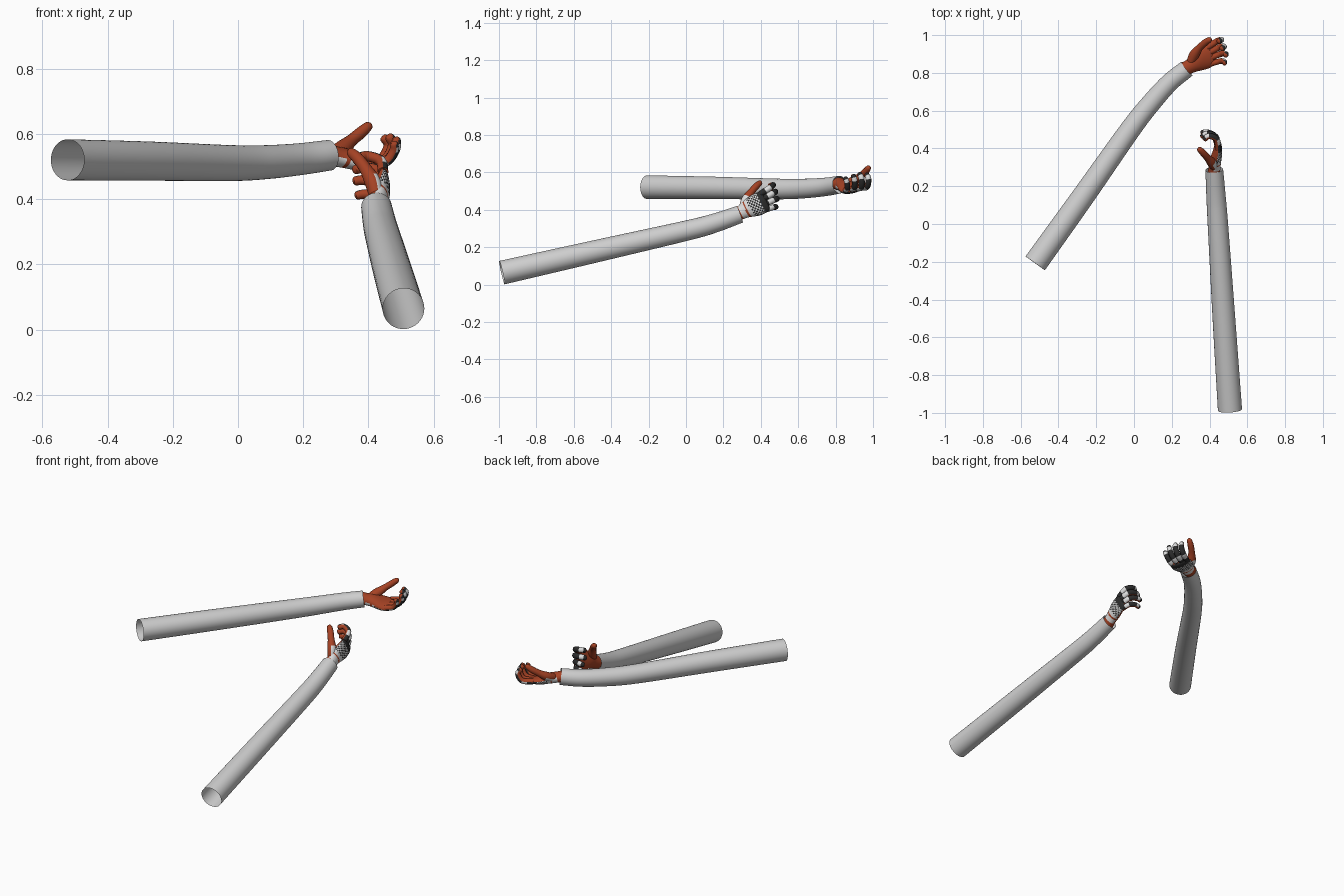
import bpy, bmesh
from math import sin, cos, pi, radians
from mathutils import Vector, Matrix

if "Cube" in bpy.data.objects:
    bpy.data.objects.remove(bpy.data.objects["Cube"])


def material(name, rgb):
    m = bpy.data.materials.new(name)
    m.use_nodes = True
    m.diffuse_color = (*rgb, 1)
    m.node_tree.nodes["Principled BSDF"].inputs["Base Color"].default_value = (*rgb, 1)
    return m


SLEEVE = material("sleeve_grey", (0.62, 0.62, 0.62))
GLOVE = [material("glove_rust", (0.38, 0.055, 0.018)),
         material("glove_white", (0.72, 0.72, 0.72)),
         material("glove_black", (0.025, 0.025, 0.025))]
RUST, WHITE, BLACK = range(3)


def smooth_path(keys, steps):
    """Catmull-Rom through rows of (x, y, z, half width, half height)."""
    k = [Vector(p) for p in keys]
    k = [2 * k[0] - k[1]] + k + [2 * k[-1] - k[-2]]
    out = []
    for a, b, c, d in zip(k, k[1:], k[2:], k[3:]):
        for i in range(steps):
            t = i / steps
            out.append(0.5 * (2 * b + (c - a) * t + (2 * a - 5 * b + 4 * c - d) * t ** 2
                              + (3 * b - a - 3 * c + d) * t ** 3))
    return out + [k[-2]]


def sweep(name, keys, side, mats, sides=16, steps=4, capped=True, rule=None, matrix=None):
    """Sweep an ellipse along a smoothed path; rule(face, ring, segment) picks the colour."""
    rows = smooth_path(keys, steps)
    pts = [Vector(r[:3]) for r in rows]
    bm = bmesh.new()
    rings = []
    for i, p in enumerate(pts):
        tangent = (pts[min(i + 1, len(pts) - 1)] - pts[max(i - 1, 0)]).normalized()
        up = Vector(side).cross(tangent).normalized()
        across = tangent.cross(up)
        rings.append([bm.verts.new(p + across * rows[i][3] * cos(2 * pi * j / sides)
                                   + up * rows[i][4] * sin(2 * pi * j / sides))
                      for j in range(sides)])
    faces = []
    for i, (a, b) in enumerate(zip(rings, rings[1:])):
        for j in range(sides):
            n = (j + 1) % sides
            faces.append((bm.faces.new((a[j], a[n], b[n], b[j])), i, j))
    if capped:
        bm.faces.new(rings[0][::-1])
        bm.faces.new(rings[-1])
    bmesh.ops.recalc_face_normals(bm, faces=bm.faces)
    bm.normal_update()
    if rule:
        for f, i, j in faces:
            f.material_index = rule(f, i, j)
    if matrix:
        bm.transform(matrix)
        bmesh.ops.recalc_face_normals(bm, faces=bm.faces)
    mesh = bpy.data.meshes.new(name)
    bm.to_mesh(mesh)
    bm.free()
    for m in mats:
        mesh.materials.append(m)
    ob = bpy.data.objects.new(name, mesh)
    bpy.context.collection.objects.link(ob)
    bpy.ops.object.select_all(action='DESELECT')
    ob.select_set(True)
    bpy.context.view_layer.objects.active = ob
    bpy.ops.object.shade_smooth_by_angle(angle=radians(50))


def palm_rule(f, ring, seg):
    # Rust palm; white wrist and back with rust bands and a dotted black panel
    y = f.calc_center_median().y
    if f.normal.z > (0.25 if y < 0.06 else -0.1):
        return RUST
    if y < 0.006 or 0.038 < y < 0.048:
        return RUST
    if y > 0.125 or y > 0.065 and (ring + seg) % 2:
        return BLACK
    return WHITE


def finger_rule(f, ring, seg):
    # Rust pads and fingertips, black backs with white knuckle plates
    if ring > 14 or f.normal.dot(Vector((0, 0.6, -0.8))) < 0.05 and ring < 7:
        return RUST
    if ring >= 7 and f.normal.y < 0.05:
        return RUST
    return WHITE if ring % 6 in (2, 3) else BLACK


def thumb_rule(f, ring, seg):
    return WHITE if f.normal.z < -0.5 and ring < 5 else RUST


def hand(label, wrist, along, thumb, palm_up):
    # Local frame: x toward the thumb, y toward the fingers, z out of the palm
    y = Vector(along).normalized()
    x = Vector(thumb)
    x = (x - y * x.dot(y)).normalized()
    z = x.cross(y)
    if z.dot(Vector(palm_up)) < 0:
        z = -z
    m = Matrix.Translation(wrist) @ Matrix((x, y, z)).transposed().to_4x4()
    across = (1, 0, 0)
    sweep(label + "_palm",
          [(0, -0.03, 0, 0.038, 0.034), (0, 0.015, 0, 0.039, 0.031),
           (0.002, 0.055, 0, 0.05, 0.03), (0, 0.105, -0.004, 0.06, 0.025),
           (0, 0.145, -0.002, 0.056, 0.018), (0, 0.157, 0, 0.044, 0.009)],
          across, GLOVE, sides=36, steps=6, rule=palm_rule, matrix=m)
    sweep(label + "_thumb",
          [(0.012, 0.02, 0.002, 0.02, 0.02), (0.048, 0.06, 0.02, 0.027, 0.025),
           (0.074, 0.098, 0.048, 0.019, 0.019), (0.09, 0.132, 0.076, 0.018, 0.018),
           (0.098, 0.156, 0.1, 0.014, 0.014), (0.1, 0.163, 0.108, 0.004, 0.004)],
          (1, -0.6, 0), GLOVE, rule=thumb_rule, matrix=m)
    # Four curled fingers, index to little: size and joint bends
    for i, (finger, size, bends) in enumerate((("index", 1.12, (14, 70, 135)),
                                               ("middle", 1.18, (18, 75, 130)),
                                               ("ring", 1.1, (22, 68, 104)),
                                               ("little", 0.95, (26, 72, 108)))):
        p = Vector((0.044 - 0.029 * i, 0.12 + 0.02 * size - 0.006 * i, -0.002))
        r = 0.0155 * (0.5 + size / 2)
        keys = [(*p, r, r)]
        for length, angle, taper in zip((0.056, 0.042, 0.026, 0.006),
                                        (*bends, bends[2] + 8), (1, 0.95, 0.82, 0.25)):
            a = radians(angle)
            fan = 0.12 * (1.5 - i) / 1.5
            p = p + size * length * Vector((fan, cos(a), sin(a)))
            keys.append((*p, r * taper, r * taper))
        sweep(label + "_" + finger + "_finger", keys, across, GLOVE, sides=14, steps=4,
              rule=finger_rule, matrix=m)


# Open tubular sleeves
sweep("right_sleeve",
      [(-0.523, -0.208, 0.521, 0.063, 0.063), (-0.27, 0.145, 0.517, 0.06, 0.06),
       (-0.02, 0.5, 0.511, 0.055, 0.055), (0.09, 0.64, 0.514, 0.052, 0.052),
       (0.19, 0.75, 0.523, 0.049, 0.049), (0.28, 0.822, 0.535, 0.047, 0.047)],
      (0.8, -0.6, 0), [SLEEVE], sides=40, steps=5, capped=False)
sweep("left_sleeve",
      [(0.508, -0.984, 0.064, 0.064, 0.064), (0.476, -0.5, 0.174, 0.06, 0.06),
       (0.444, 0, 0.288, 0.054, 0.054), (0.434, 0.15, 0.328, 0.051, 0.051),
       (0.425, 0.288, 0.376, 0.047, 0.047)],
      (1, 0, 0), [SLEEVE], sides=40, steps=5, capped=False)

# Gloved hands
hand("right_hand", (0.283, 0.828, 0.535), (0.84, 0.46, -0.17), (-0.45, 0.85, 0.22), (0, 0, 1))
hand("left_hand", (0.425, 0.288, 0.383), (0.12, 0.85, 0.41), (0, -0.48, 0.87), (-1, 0, 0))
